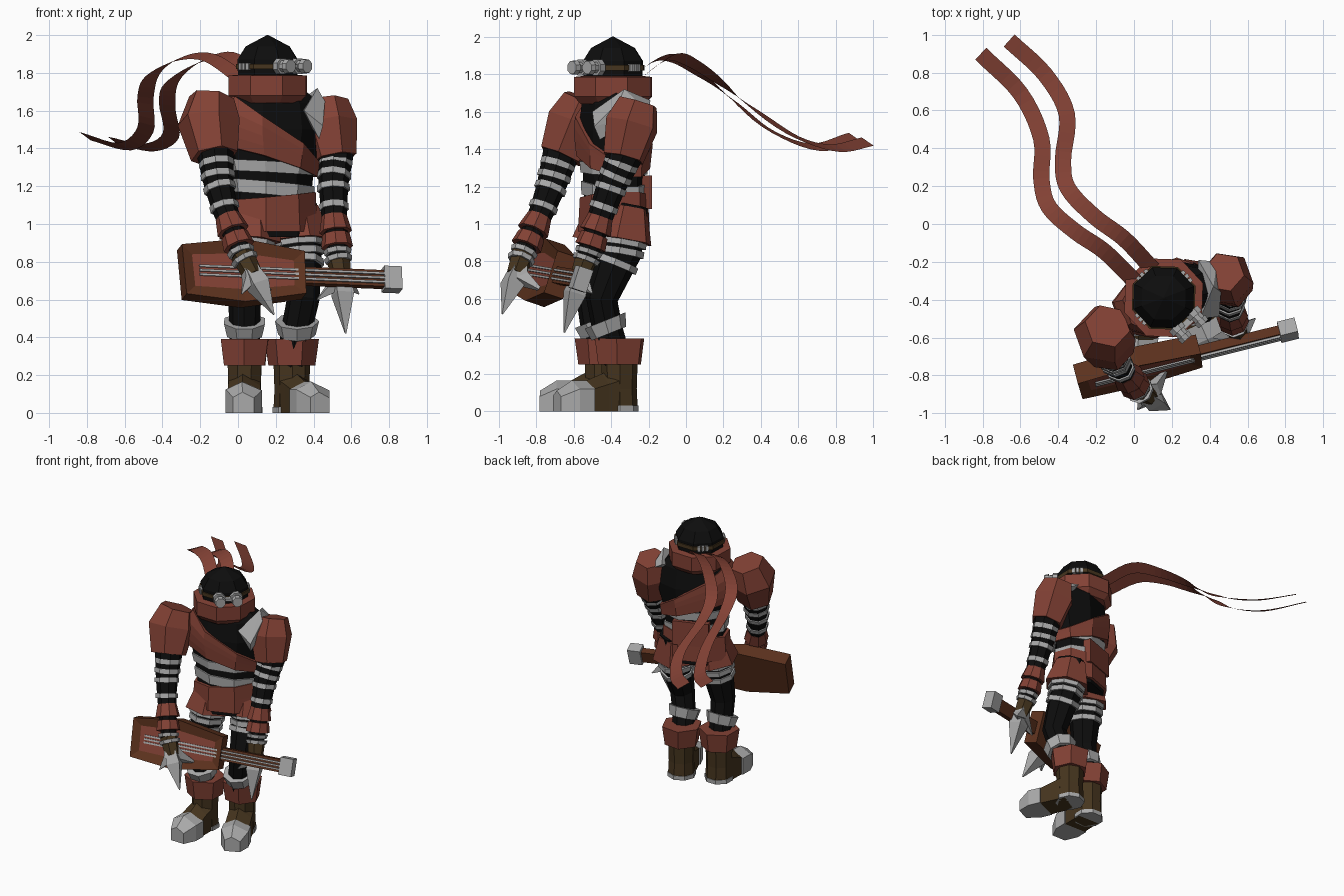
import bpy, bmesh
from math import cos, sin, pi, radians
from mathutils import Vector as V, Matrix

if "Cube" in bpy.data.objects:
    bpy.data.objects.remove(bpy.data.objects["Cube"])


def mat(name, rgb):
    m = bpy.data.materials.new(name)
    m.diffuse_color = (*rgb, 1)
    m.use_nodes = True
    m.node_tree.nodes["Principled BSDF"].inputs["Base Color"].default_value = m.diffuse_color
    return m


RED = mat("red_cloth", (.225, .053, .035))
BLACK = mat("black_cloth", (.004, .004, .004))
LEATHER = mat("brown_leather", (.06, .035, .013))
WOOD = mat("wood", (.11, .032, .013))
GREY = mat("dull_metal", (.4, .4, .4))
YAW = radians(20)


def finish(name, bm, *mats, mx=Matrix()):
    bmesh.ops.recalc_face_normals(bm, faces=bm.faces[:])
    me = bpy.data.meshes.new(name)
    bm.to_mesh(me)
    bm.free()
    me.transform(mx)
    for m in mats:
        me.materials.append(m)
    ob = bpy.data.objects.new(name, me)
    bpy.context.collection.objects.link(ob)


def loft(name, rings, m):
    bm = bmesh.new()
    rows = [[bm.verts.new(p) for p in r] for r in rings]
    n = len(rows[0])
    for a, b in zip(rows, rows[1:]):
        for i in range(n):
            bm.faces.new((a[i], a[(i + 1) % n], b[(i + 1) % n], b[i]))
    bm.faces.new(rows[0])
    bm.faces.new(rows[-1])
    finish(name, bm, m)


def ring(c, rx, ry=None, n=8, axis=(0, 0, 1), yaw=YAW):
    w = V(axis).normalized()
    v = w.cross(V((cos(yaw), sin(yaw), 0))).normalized()
    u = v.cross(w)
    ry = ry or rx
    k = 1 / cos(pi / n)
    return [V(c) + k * (u * rx * cos(t) + v * ry * sin(t))
            for t in (2 * pi * (i + .5) / n for i in range(n))]


def tube(name, pts, radii, m, n=8, yaw=YAW):
    P = [V(p) for p in pts]
    loft(name, [ring(p, radii[i], n=n, yaw=yaw, axis=P[min(i + 1, len(P) - 1)] - P[max(i - 1, 0)])
                for i, p in enumerate(P)], m)


def at_height(pts, z):
    for a, b in zip(pts, pts[1:]):
        if a[2] >= z >= b[2]:
            return V(a).lerp(V(b), (a[2] - z) / (a[2] - b[2])), V(a) - V(b)


def band(name, pts, z, r0, h, m, r1=None, n=8):
    c, ax = at_height(pts, z)
    ax = ax.normalized() * h / 2
    loft(name, [ring(c - ax, r0, n=n, axis=ax), ring(c + ax, r1 or r0, n=n, axis=ax)], m)


def box(name, lo, hi, m, mx=Matrix()):
    bm = bmesh.new()
    bmesh.ops.create_cube(bm, size=1)
    lo, hi = V(lo), V(hi)
    for v in bm.verts:
        v.co = V([(lo[i] + hi[i]) / 2 + v.co[i] * (hi[i] - lo[i]) for i in range(3)])
    finish(name, bm, m, mx=mx)


# Torso with wrapped cloth that follows its outline
PROFILE = [(1.72, .15, .12), (1.64, .25, .145), (1.5, .27, .16), (1.3, .215, .145),
           (1.15, .2, .14), (.93, .215, .15)]


def girth(z):
    p, _ = at_height([(a[1], a[2], a[0]) for a in PROFILE], max(.931, min(1.719, z)))
    return p.x, p.y


CEN = V((.18, -.385, 0))
loft("torso", [ring(CEN + V((0, 0, z)), a, b) for z, a, b in PROFILE], BLACK)


def wrap(name, lo, hi, off, m, rows=4):
    rings = []
    for j in range(rows):
        t = j / (rows - 1)
        z0, k = (lo[i] + (hi[i] - lo[i]) * t for i in (0, 1))
        row = []
        for p in ring((0, 0, 0), 1, yaw=0):
            z = z0 + k * p.x * girth(z0)[0]
            a, b = girth(z)
            x, y = p.x * (a + off), p.y * (b + off)
            row.append(CEN + V((x * cos(YAW) - y * sin(YAW), x * sin(YAW) + y * cos(YAW), z)))
        rings.append(row)
    loft(name, rings, m)


wrap("sash", (1.33, -.36), (1.50, -.65), .025, RED, 5)
wrap("waist_band_upper", (1.27, -.06), (1.33, -.06), .012, GREY, 2)
wrap("waist_band_lower", (1.15, -.1), (1.22, -.1), .012, GREY, 2)
wrap("tunic", (.96, 0), (1.15, .1), .02, RED, 3)
box("back_pouch", (-.13, .1, 1.08), (.13, .17, 1.26), RED,
    Matrix.Translation(CEN) @ Matrix.Rotation(YAW, 4, 'Z'))

# Head, mask collar, strap and goggles
H = V((.157, -.39, 0))
HY = radians(43)
loft("hood", [ring(H + V((0, 0, z)), r, yaw=HY) for z, r in
              [(1.7, .14), (1.77, .155), (1.87, .158), (1.94, .115), (2.0, .004)]], BLACK)
loft("mask_collar", [ring(H + V((0, 0, z)), r, yaw=HY) for z, r in
                     [(1.64, .17), (1.68, .205), (1.785, .205), (1.79, .16)]], RED)
loft("goggle_strap", [ring(H + V((0, 0, z)), .166, yaw=HY) for z in (1.82, 1.848)], LEATHER)
HM = Matrix.Translation(H) @ Matrix.Rotation(HY, 4, 'Z')
for s in (-1, 1):
    tube("goggle_lens", [HM @ V((s * .06, y, 1.835)) for y in (-.15, -.185, -.185, -.215, -.215, -.245)],
         [.042, .042, .03, .03, .038, .034], GREY, yaw=HY)
    for k in (-1, 0, 1):
        box("strap_stud", (.155, -.01, 1.815), (.178, .01, 1.853), GREY,
            HM @ Matrix.Rotation(pi / 2 - s * pi / 2 + k * .16, 4, 'Z'))
for k in (-1, 0, 1):
    box("rear_stud", (.155, -.01, 1.815), (.178, .01, 1.853), GREY,
        HM @ Matrix.Rotation(pi / 2 + k * .16, 4, 'Z'))
box("goggle_bridge", (-.03, -.2, 1.825), (.03, -.15, 1.845), GREY, HM)

# Metal shoulder plate
bm = bmesh.new()
for p in [(.34, -.19, 1.66), (.44, -.2, 1.6), (.42, -.33, 1.72), (.46, -.36, 1.65),
          (.35, -.5, 1.6), (.45, -.49, 1.52), (.43, -.46, 1.45), (.33, -.38, 1.6)]:
    bm.verts.new(p)
bmesh.ops.convex_hull(bm, input=bm.verts[:])
finish("shoulder_plate", bm, GREY)

# Arms: shoulder pad, sleeve, rings, cuffs, claws
ARMS = {
    "left": ([(.495, -.3, 1.5), (.515, -.33, 1.36), (.505, -.4, 1.2), (.51, -.46, 1.03),
              (.53, -.53, .82), (.55, -.575, .7)],
             [(.475, -.255, 1.65), (.485, -.29, 1.53), (.515, -.335, 1.35)], [.095, .13, .1],
             [(.57, -.65, .42), (.42, -.6, .6), (.64, -.5, .63)]),
    "right": ([(-.15, -.6, 1.5), (-.12, -.67, 1.37), (-.1, -.72, 1.2), (-.07, -.765, 1.08),
               (.02, -.87, .84), (.08, -.91, .73)],
              [(-.14, -.54, 1.67), (-.155, -.585, 1.54), (-.125, -.665, 1.36)], [.105, .145, .11],
              [(.19, -.98, .52), (.02, -.98, .63), (.18, -.76, .64)])}
for side, (path, pad, padr, tips) in ARMS.items():
    tube(side + "_shoulder_pad", pad, padr, RED, n=6)
    tube(side + "_sleeve", path, [.1, .09, .072, .062, .05, .04], BLACK)
    for z, r in ((1.32, .086), (1.255, .084), (1.19, .08), (1.09, .072)):
        band(side + "_arm_ring", path, z, r, .033, GREY)
    band(side + "_forearm_cuff", path, 1.0, .08, .09, RED, .062)
    band(side + "_wrist_cuff", path, .91, .078, .07, RED, .068)
    for z in (.85, .81):
        band(side + "_wrist_ring", path, z, .064, .025, GREY, .07)
    hand = V(path[-1])
    tube(side + "_palm", [path[-2], hand], [.055, .045], LEATHER, n=6)
    for i, tip in enumerate(tips):
        start = V(path[-2]).lerp(hand, .4)
        mid = hand.lerp(V(tip), .25)
        tube(side + "_claw", [start, mid, tip], [.03, .048 if i == 0 else .034, .003], GREY, n=4)

# Legs: trousers, thigh guards, knee rings, boots
LEGS = {
    "left": ([(.31, -.31, 1.1), (.33, -.35, .85), (.345, -.45, .6), (.31, -.42, .44), (.285, -.37, .26)],
             (.285, -.355), radians(24), .365),
    "right": ([(.08, -.42, 1.1), (.06, -.46, .85), (.035, -.5, .6), (.035, -.48, .44), (.035, -.45, .26)],
              (.035, -.45), radians(-1), .33)}
for side, (path, c, yaw, tip) in LEGS.items():
    tube(side + "_trouser", path, [.1, .105, .08, .075, .075], BLACK)
    band(side + "_hip_guard", path, 1.0, .145, .18, RED, .1, n=6)
    for z, r in ((.9, .122), (.85, .117), (.79, .112)):
        band(side + "_thigh_ring", path, z, r, .036, GREY)
    kc, _ = at_height(path, .45)
    loft(side + "_knee_ring", [ring(kc + V((0, -d * .3, d)), r, axis=(0, -.4, 1), yaw=yaw)
                               for d, r in ((-.035, .092), (.035, .108))], GREY)
    x, y = c
    loft(side + "_boot_cuff", [ring((x, y, z), r, n=6, yaw=yaw)
                               for z, r in ((.25, .108), (.39, .125))], RED)
    loft(side + "_boot_shaft", [ring((x, y, z), r, yaw=yaw)
                                for z, r in ((.015, .09), (.12, .085), (.28, .09))], LEATHER)
    loft(side + "_heel_sole", [ring((x, y, z), .094, yaw=yaw) for z in (0, .03)], GREY)
    M = Matrix.Translation((x, y, 0)) @ Matrix.Rotation(yaw, 4, 'Z')

    def section(d, w, h):
        return [M @ V((a * w, -d, b * h)) for a, b in ((-1, 0), (-1, .75), (-.1, 1), (1, .72), (1, 0))]
    loft(side + "_boot_foot", [section(0, .085, .24), section(.1, .085, .2), section(tip - .15, .088, .155)], LEATHER)
    loft(side + "_toe_cap", [section(tip - .18, .096, .165), section(tip - .09, .096, .165),
                             section(tip, .055, .11)], GREY)

# Stringed instrument, leaning back, with a recessed red front
G = (Matrix.Translation((.02, -.755, .735)) @ Matrix.Rotation(radians(14), 4, 'Z')
     @ Matrix.Rotation(.04, 4, 'Y') @ Matrix.Rotation(radians(-18), 4, 'X'))
bm = bmesh.new()
f = bm.faces.new([bm.verts.new((x, -.055, z)) for x, z in
                  [(-.335, .135), (0, .18), (.335, .125), (.335, -.11), (0, -.17), (-.32, -.14)]])
back = bmesh.ops.extrude_face_region(bm, geom=[f])["geom"]
for v in back:
    if isinstance(v, bmesh.types.BMVert):
        v.co.y = .055
bm.faces.ensure_lookup_table()
front = next(q for q in bm.faces if all(v.co.y < 0 for v in q.verts))
bmesh.ops.inset_region(bm, faces=[front], thickness=.075)
for v in front.verts:
    v.co.y += .02
front.material_index = 1
finish("instrument_body", bm, WOOD, RED, mx=G)
box("instrument_neck", (.3, -.03, -.045), (.8, .02, .045), WOOD, G)
box("instrument_headstock", (.77, -.045, -.06), (.865, .035, .065), GREY, G)
for z in (-.024, 0, .024):
    box("instrument_string", (-.24, -.043, z - .006), (.78, -.025, z + .006), GREY, G)

# Two streaming scarf tails, slowly twisting
TAILS = [
    [(.03, -.33, 1.76), (-.15, -.15, 1.88), (-.31, -.04, 1.875), (-.45, .09, 1.79), (-.49, .24, 1.67),
     (-.49, .45, 1.50), (-.60, .69, 1.41), (-.81, .90, 1.465)],
    [(.1, -.24, 1.78), (-.05, -.08, 1.89), (-.21, .04, 1.855), (-.35, .19, 1.75), (-.375, .34, 1.63),
     (-.355, .58, 1.47), (-.47, .79, 1.405), (-.66, .97, 1.44)]]
for pts in TAILS:
    P = [V(p) for p in pts]
    P = [2 * P[0] - P[1]] + P + [2 * P[-1] - P[-2]]
    line = []
    for a, b, c, d in zip(P, P[1:], P[2:], P[3:]):
        for t in (0, .2, .4, .6, .8):
            line.append(.5 * (2 * b + (c - a) * t + (2 * a - 5 * b + 4 * c - d) * t * t
                              + (3 * b - a - 3 * c + d) * t ** 3))
    line.append(P[-2])
    bm = bmesh.new()
    rows = []
    for i, p in enumerate(line):
        tan = line[min(i + 1, len(line) - 1)] - line[max(i - 1, 0)]
        w = tan.cross(V((0, 0, 1))).normalized() * .043
        w.z = .022 * cos(pi * i / (len(line) - 1))
        rows.append((bm.verts.new(p - w), bm.verts.new(p + w)))
    for a, b in zip(rows, rows[1:]):
        bm.faces.new((a[0], a[1], b[1], b[0]))
    finish("scarf_tail", bm, RED)
